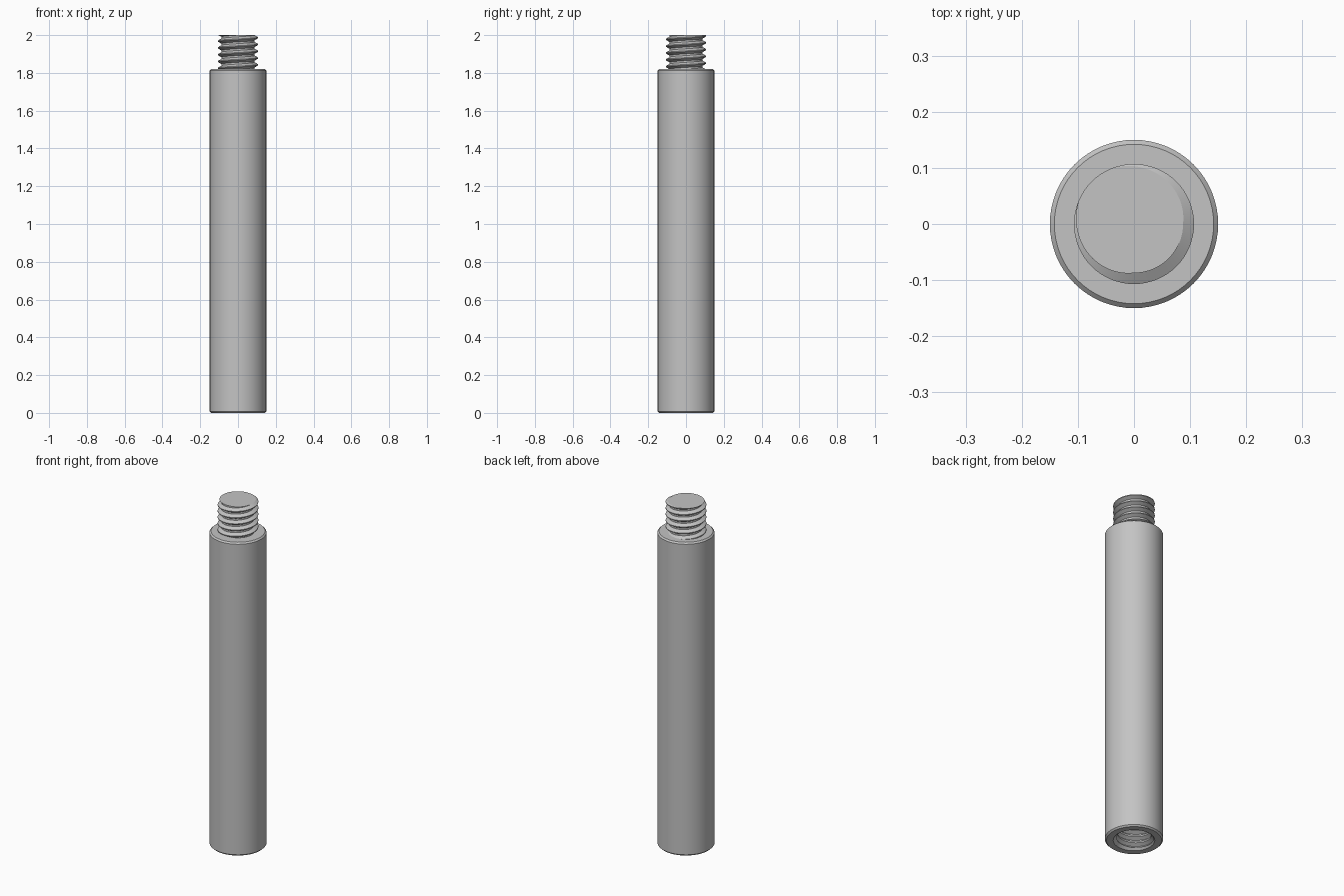
import bpy, bmesh, math

SEG = 64          # sides around every round part
R_BODY, H_BODY, BEVEL = 0.15, 1.82, 0.008
R_CREST, R_ROOT, PITCH = 0.107, 0.0875, 0.036
STEPS = 16        # rows per thread turn

old = bpy.data.objects.get("Cube")
if old:
    bpy.data.objects.remove(old, do_unlink=True)

steel = bpy.data.materials.new("plain grey steel")
steel.use_nodes = True
grey = (0.55, 0.55, 0.55, 1)
steel.diffuse_color = grey
steel.node_tree.nodes["Principled BSDF"].inputs["Base Color"].default_value = grey


def finish(bm, name):
    mesh = bpy.data.meshes.new(name)
    bm.to_mesh(mesh)
    bm.free()
    mesh.materials.append(steel)
    obj = bpy.data.objects.new(name, mesh)
    bpy.context.collection.objects.link(obj)
    bpy.ops.object.select_all(action='DESELECT')
    obj.select_set(True)
    bpy.context.view_layer.objects.active = obj
    bpy.ops.object.shade_smooth_by_angle(angle=math.radians(30))
    return obj


def thread_radius(z, angle, z_crest):
    # Flat crest, sloped flanks, flat root, rising counter-clockwise
    u = ((z - z_crest) / PITCH - angle / math.tau) % 1
    d = min(u, 1 - u)
    t = min(max((d - 1 / 16) / (5 / 16), 0), 1)
    return R_CREST + (R_ROOT - R_CREST) * t


def thread(name, z0, z1, z_crest, cap_z, inside=False, countersink=False):
    bm = bmesh.new()
    first = math.floor((z0 - z_crest) / PITCH) - 1
    last = math.ceil((z1 - z_crest) / PITCH) + 1
    columns = []
    for i in range(SEG + 1):
        a = math.tau * i / SEG
        column = []
        for k in range(first * STEPS, last * STEPS + 1):
            z = z_crest + PITCH * (k / STEPS + a / math.tau)
            z = min(max(z, z0), z1)
            r = thread_radius(z, a, z_crest)
            if countersink:
                r = max(r, R_CREST - (z - z0))
            column.append(bm.verts.new((r * math.cos(a), r * math.sin(a), z)))
        columns.append(column)
    for c, d in zip(columns, columns[1:]):
        for k in range(len(c) - 1):
            bm.faces.new((c[k], d[k], d[k + 1], c[k + 1]))
    bmesh.ops.remove_doubles(bm, verts=bm.verts, dist=1e-5)
    # Flat end
    rim = [e for e in bm.edges if e.is_boundary
           and all(abs(v.co.z - cap_z) < 1e-4 for v in e.verts)]
    bmesh.ops.edgeloop_fill(bm, edges=rim)
    bmesh.ops.recalc_face_normals(bm, faces=bm.faces)
    # Side faces look outward on a stud and inward in a hole
    side = max(bm.faces, key=lambda f: f.calc_area() if len(f.verts) == 4 else 0)
    mid = side.calc_center_median()
    outward = side.normal.x * mid.x + side.normal.y * mid.y > 0
    if outward == inside:
        bmesh.ops.reverse_faces(bm, faces=bm.faces)
    return finish(bm, name)


# Round body with bevelled ends, open at the hole mouth
bm = bmesh.new()
profile = [(R_CREST, 0), (R_BODY - BEVEL, 0), (R_BODY, BEVEL),
           (R_BODY, H_BODY - BEVEL), (R_BODY - BEVEL, H_BODY)]
rings = [[bm.verts.new((r * math.cos(math.tau * i / SEG),
                        r * math.sin(math.tau * i / SEG), z))
          for i in range(SEG)] for r, z in profile]
for low, high in zip(rings, rings[1:]):
    for i in range(SEG):
        j = (i + 1) % SEG
        bm.faces.new((low[i], low[j], high[j], high[i]))
bm.faces.new(rings[-1])
finish(bm, "body")

# Threaded stud on top and threaded hole below
crest = 2 - PITCH * 3 / 8
thread("threaded_stud", H_BODY, 2, crest, cap_z=2)
thread("threaded_hole", 0, 0.36, 0, cap_z=0.36, inside=True, countersink=True)
